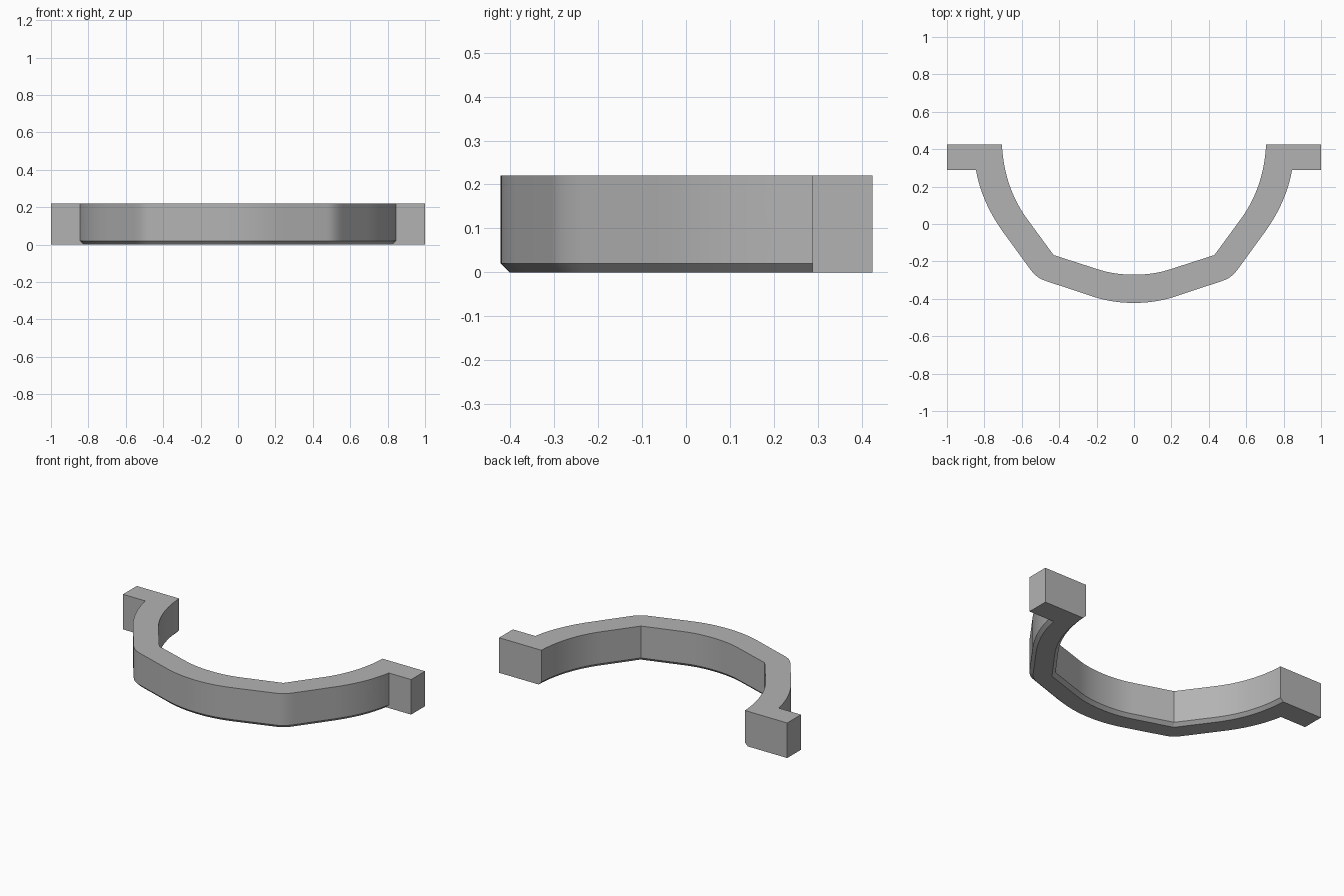
import bpy, bmesh, math
from mathutils import Vector
from mathutils.geometry import interpolate_bezier

if "Cube" in bpy.data.objects:
    bpy.data.objects.remove(bpy.data.objects["Cube"])

HEIGHT, CHAMFER = 0.22, 0.02
HOLE_X, HOLE_Z = 0.893, 0.112
BACK, FLANGE_FRONT = 0.425, 0.288

grey = bpy.data.materials.new("plain grey")
grey.use_nodes = True
colour = (0.45, 0.45, 0.45, 1)
grey.diffuse_color = colour
grey.node_tree.nodes["Principled BSDF"].inputs["Base Color"].default_value = colour


def finish(name, bm):
    bmesh.ops.recalc_face_normals(bm, faces=bm.faces)
    mesh = bpy.data.meshes.new(name)
    bm.to_mesh(mesh)
    bm.free()
    mesh.materials.append(grey)
    obj = bpy.data.objects.new(name, mesh)
    bpy.context.collection.objects.link(obj)
    return obj


def curve(a, b, c, d, n=10):
    return [p.to_2d() for p in interpolate_bezier(
        *[Vector((x, y, 0)) for x, y in (a, b, c, d)], n)]


def box(name, x0, x1, y0, y1):
    bm = bmesh.new()
    bmesh.ops.create_cube(bm, size=1)
    for v in bm.verts:
        v.co = (x1 if v.co.x > 0 else x0, y1 if v.co.y > 0 else y0,
                HEIGHT if v.co.z > 0 else 0)
    return finish(name, bm)


def cylinder_y(name, x, radius, y0, y1):
    bm = bmesh.new()
    bmesh.ops.create_cone(bm, cap_ends=True, segments=48, radius1=radius,
                          radius2=radius, depth=y1 - y0)
    for v in bm.verts:
        v.co = (x + v.co.x, (y0 + y1) / 2 + v.co.z, HOLE_Z + v.co.y)
    return finish(name, bm)


def combine(target, other, operation):
    mod = target.modifiers.new("cut", "BOOLEAN")
    mod.operation, mod.object, mod.solver = operation, other, "EXACT"
    bpy.ops.object.select_all(action="DESELECT")
    bpy.context.view_layer.objects.active = target
    target.select_set(True)
    bpy.ops.object.modifier_apply(modifier=mod.name)
    bpy.data.objects.remove(other)


def mirrored(half):
    return [Vector((-p.x, p.y)) for p in reversed(half[1:])] + half


# Outline of the bowed band, as outer and inner half curves
outer = (curve((0, -0.422), (0.08, -0.422), (0.15, -0.41), (0.22, -0.388))
         + curve((0.47, -0.305), (0.51, -0.293), (0.535, -0.27), (0.56, -0.235), 8)
         + curve((0.68, -0.07), (0.76, 0.035), (0.82, 0.15), (0.845, FLANGE_FRONT), 14)
         + [Vector((0.855, BACK))])
inner = (curve((0, -0.271), (0.08, -0.271), (0.14, -0.26), (0.20, -0.24))
         + [Vector((0.43, -0.166))]
         + curve((0.57, 0.025), (0.655, 0.14), (0.70, 0.28), (0.706, BACK), 14))
outline = mirrored(outer) + mirrored(inner)[::-1]

# Band, with its long lower edges chamfered
bm = bmesh.new()
base = bm.faces.new([bm.verts.new((p.x, p.y, 0)) for p in outline])
grown = bmesh.ops.extrude_face_region(bm, geom=[base], use_keep_orig=True)
bmesh.ops.translate(bm, vec=(0, 0, HEIGHT),
                    verts=[g for g in grown["geom"] if isinstance(g, bmesh.types.BMVert)])
bmesh.ops.recalc_face_normals(bm, faces=bm.faces)
lower = [e for e in bm.edges if all(v.co.z < 0.001 for v in e.verts)
         and not all(v.co.y > BACK - 0.001 for v in e.verts)]
bmesh.ops.bevel(bm, geom=lower, offset=CHAMFER, offset_type="OFFSET",
                segments=1, affect="EDGES")
clamp = finish("clamp_band", bm)

# Screw head clearance, end flanges and bolt holes on both sides
for side in (-1, 1):
    x = side * HOLE_X
    combine(clamp, cylinder_y("head_cutter", x, 0.09, -0.1, FLANGE_FRONT), "DIFFERENCE")
    ends = sorted((side * 0.79, side * 1.0))
    flange = box("flange", *ends, FLANGE_FRONT, BACK)
    combine(clamp, flange, "UNION")
    combine(clamp, cylinder_y("hole_cutter", x, 0.046, 0.2, 0.5), "DIFFERENCE")

bpy.ops.object.shade_smooth_by_angle(angle=math.radians(25))
